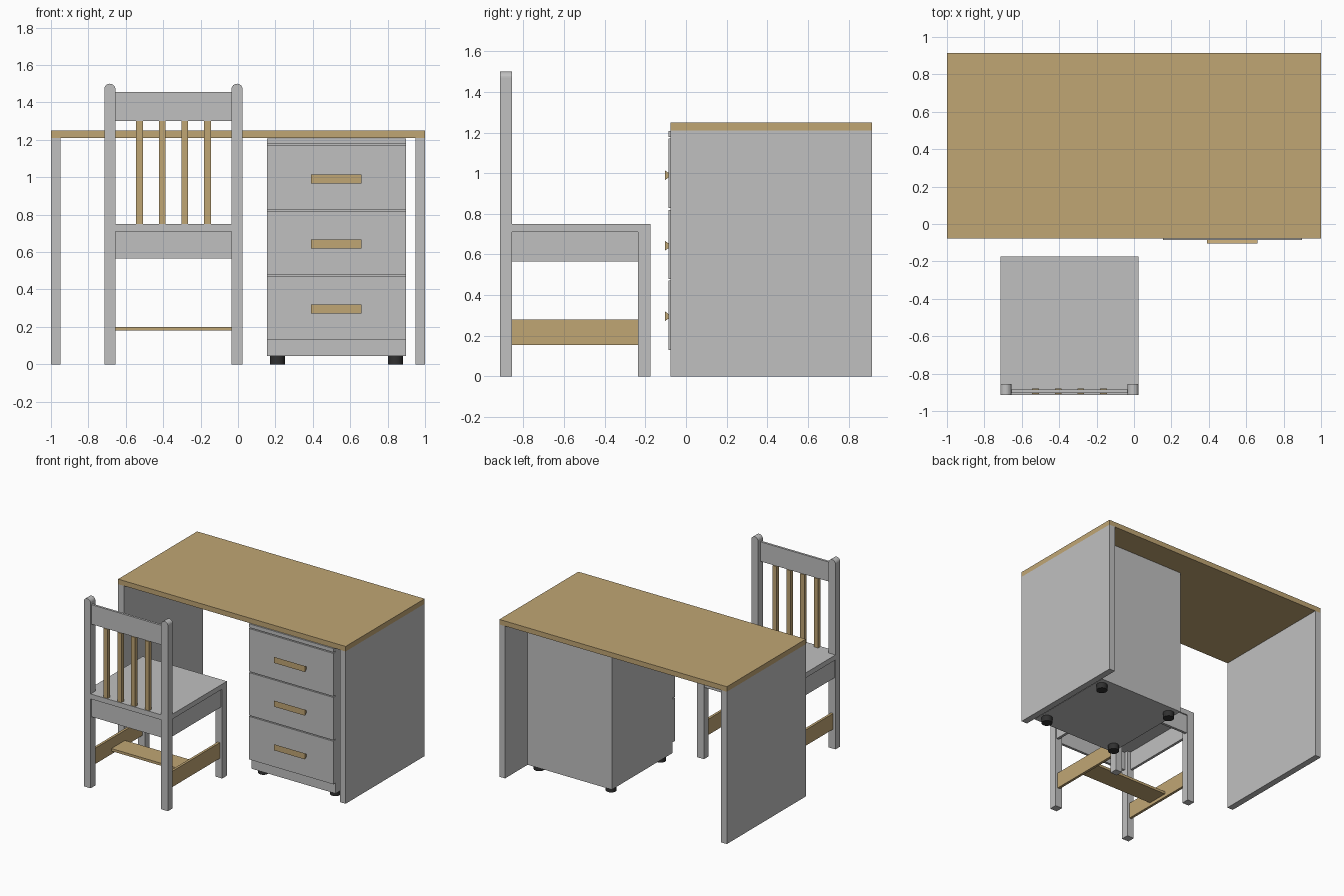
import bpy, bmesh, math

if "Cube" in bpy.data.objects:
    bpy.data.objects.remove(bpy.data.objects["Cube"], do_unlink=True)


def material(name, rgb):
    m = bpy.data.materials.new(name)
    m.use_nodes = True
    m.diffuse_color = (*rgb, 1)
    m.node_tree.nodes["Principled BSDF"].inputs["Base Color"].default_value = (*rgb, 1)
    return m


GREY = material("grey paint", (0.53, 0.53, 0.53))
WOOD = material("light wood", (0.53, 0.38, 0.175))
BLACK = material("black rubber", (0.03, 0.03, 0.03))


def finish(name, bm, mat):
    bmesh.ops.recalc_face_normals(bm, faces=bm.faces)
    me = bpy.data.meshes.new(name)
    bm.to_mesh(me)
    bm.free()
    me.materials.append(mat)
    ob = bpy.data.objects.new(name, me)
    bpy.context.collection.objects.link(ob)
    return ob


def box(name, x, y, z, mat):
    """Box given by its (min, max) range on each axis."""
    bm = bmesh.new()
    bmesh.ops.create_cube(bm, size=1)
    for v in bm.verts:
        v.co = [r[0] if c < 0 else r[1] for c, r in zip(v.co, (x, y, z))]
    return finish(name, bm, mat)


def extrude_y(name, outline, y, mat):
    """Extrude an (x, z) outline along y."""
    bm = bmesh.new()
    face = bm.faces.new([bm.verts.new((px, y[0], pz)) for px, pz in outline])
    out = bmesh.ops.extrude_face_region(bm, geom=[face])["geom"]
    for v in out:
        if isinstance(v, bmesh.types.BMVert):
            v.co.y = y[1]
    return finish(name, bm, mat)


# Desk: top and two side panels
DESK_Y = (-0.077, 0.915)
box("desk_top", (-1, 1), DESK_Y, (1.21, 1.25), WOOD)
box("desk_right_panel", (-1, -0.95), DESK_Y, (0, 1.21), GREY)
box("desk_left_panel", (0.95, 1), DESK_Y, (0, 1.21), GREY)

# Drawer cabinet
CAB_X = (0.155, 0.897)
FRONT_Y = (-0.085, -0.055)
box("cabinet_body", CAB_X, (-0.055, 0.71), (0.045, 1.208), GREY)
box("cabinet_top_rail", CAB_X, FRONT_Y, (1.178, 1.208), GREY)
for i, z in enumerate([(0.13, 0.472), (0.48, 0.82), (0.828, 1.17)]):
    box(f"drawer_front_{i + 1}", CAB_X, FRONT_Y, z, GREY)
    # Handle flares outward from the drawer face
    mid = 0.296 + 0.347 * i
    handle = box(f"drawer_handle_{i + 1}", (0.39, 0.66), (-0.104, -0.085),
                 (mid - 0.024, mid + 0.024), WOOD)
    for v in handle.data.vertices:
        if v.co.y > -0.09:
            v.co.z = mid + (v.co.z - mid) * 0.45

# Cabinet feet
for x in (0.21, 0.842):
    for y in (0.02, 0.64):
        bm = bmesh.new()
        bmesh.ops.create_cone(bm, cap_ends=True, segments=24,
                              radius1=0.04, radius2=0.04, depth=0.045)
        bmesh.ops.translate(bm, verts=bm.verts, vec=(x, y, 0.0225))
        foot = finish("cabinet_foot", bm, BLACK)
        for p in foot.data.polygons:
            p.use_smooth = abs(p.normal.z) < 0.5

# Chair: legs, rear posts with rounded tops, side aprons and side stretchers
BACK_Y = (-0.915, -0.855)
FRONT_LEG_Y = (-0.235, -0.175)
INNER_Y = (BACK_Y[1], FRONT_LEG_Y[0])
CX = -0.345
for side, s in (("right", -1), ("left", 1)):
    mid = CX + s * 0.34
    leg_x = (mid - 0.03, mid + 0.03)
    arc = [(mid + 0.03 * math.cos(a), 1.47 + 0.03 * math.sin(a))
           for a in (math.pi * k / 12 for k in range(13))]
    extrude_y(f"chair_{side}_back_post", [(leg_x[0], 0), (leg_x[1], 0)] + arc,
              BACK_Y, GREY)
    box(f"chair_{side}_front_leg", leg_x, FRONT_LEG_Y, (0, 0.71), GREY)
    edge = sorted((mid + s * 0.02, mid))
    box(f"chair_{side}_apron", edge, INNER_Y, (0.565, 0.71), GREY)
    box(f"chair_{side}_stretcher", (mid - 0.01, mid + 0.01), INNER_Y,
        (0.155, 0.28), WOOD)

# Seat, front and back aprons, cross stretcher
INNER_X = (CX - 0.31, CX + 0.31)
box("chair_seat", (CX - 0.37, CX + 0.37), (-0.915, -0.175), (0.71, 0.75), GREY)
box("chair_front_apron", INNER_X, (-0.205, -0.185), (0.565, 0.71), GREY)
box("chair_back_apron", INNER_X, (-0.905, -0.885), (0.565, 0.71), GREY)
box("chair_cross_stretcher", (CX - 0.33, CX + 0.33), (-0.625, -0.455),
    (0.18, 0.2), WOOD)

# Backrest: top rail and four slats
box("chair_back_rail", INNER_X, (-0.904, -0.886), (1.3, 1.455), GREY)
for i in range(4):
    x = CX + (i - 1.5) * 0.121
    box(f"chair_back_slat_{i + 1}", (x - 0.018, x + 0.018), (-0.91, -0.88),
        (0.75, 1.3), WOOD)
